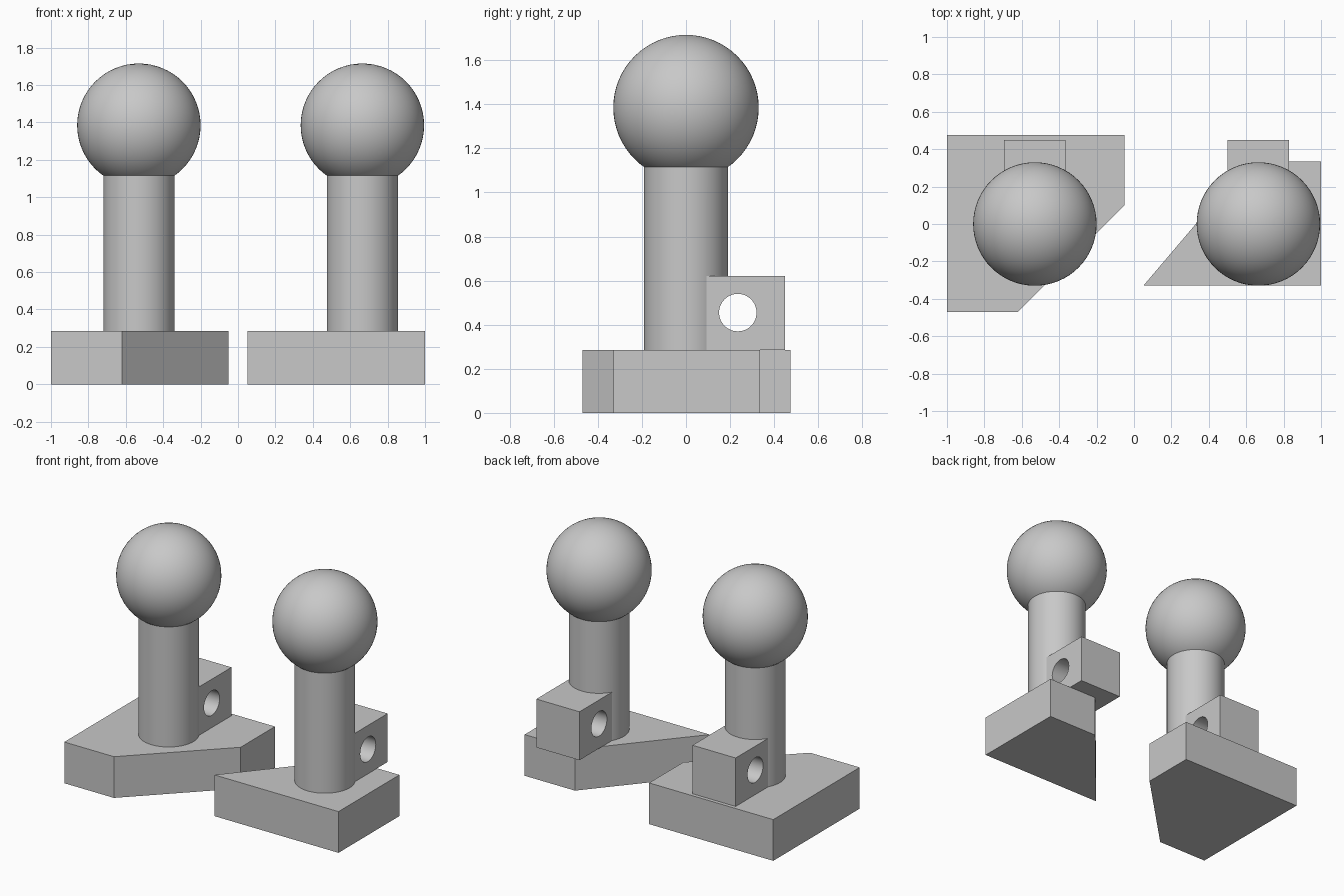
import bpy
import bmesh
import math

cube = bpy.data.objects.get("Cube")
if cube:
    bpy.data.objects.remove(cube, do_unlink=True)

BASE_TOP = 0.285
POST_R = 0.19
BALL_R = 0.33
BALL_Z = 1.385

grey = bpy.data.materials.new("plain grey")
grey.use_nodes = True
COLOUR = (0.58, 0.58, 0.58, 1)
grey.diffuse_color = COLOUR
grey.node_tree.nodes["Principled BSDF"].inputs["Base Color"].default_value = COLOUR


def finish(name, smooth=False):
    """Name the active object, colour it and shade it."""
    ob = bpy.context.object
    ob.name = name
    ob.data.materials.append(grey)
    if smooth:
        bpy.ops.object.shade_smooth_by_angle(angle=math.radians(30))
    return ob


def prism(name, outline, height):
    """Extrude a flat outline upwards from the ground."""
    bm = bmesh.new()
    face = bm.faces.new([bm.verts.new((x, y, 0)) for x, y in outline])
    top = bmesh.ops.extrude_face_region(bm, geom=[face])["geom"]
    bmesh.ops.translate(bm, vec=(0, 0, height),
                        verts=[g for g in top if isinstance(g, bmesh.types.BMVert)])
    bmesh.ops.recalc_face_normals(bm, faces=bm.faces)
    mesh = bpy.data.meshes.new(name)
    bm.to_mesh(mesh)
    bm.free()
    ob = bpy.data.objects.new(name, mesh)
    bpy.context.collection.objects.link(ob)
    mesh.materials.append(grey)
    return ob


def combine(target, other, operation):
    """Apply a boolean and discard the second object."""
    mod = target.modifiers.new(operation.lower(), "BOOLEAN")
    mod.operation = operation
    mod.solver = "EXACT"
    mod.object = other
    bpy.ops.object.select_all(action="DESELECT")
    bpy.context.view_layer.objects.active = target
    target.select_set(True)
    bpy.ops.object.modifier_apply(modifier=mod.name)
    bpy.data.objects.remove(other, do_unlink=True)


def stand(side, x, outline):
    prism(side + "_base", outline, BASE_TOP)

    # Post, sunk into the base and the ball
    bottom, top = BASE_TOP - 0.08, BALL_Z - 0.2
    bpy.ops.mesh.primitive_cylinder_add(vertices=64, radius=POST_R, depth=top - bottom,
                                        location=(x, 0, (top + bottom) / 2))
    post = finish(side + "_post")

    # Square lug behind the post
    bpy.ops.mesh.primitive_cube_add(size=1, location=(x, 0.245, 0.4525))
    lug = finish(side + "_lug")
    lug.scale = (0.33, 0.41, 0.335)
    combine(post, lug, "UNION")

    # Sideways through hole
    bpy.ops.mesh.primitive_cylinder_add(vertices=48, radius=0.085, depth=1,
                                        location=(x, 0.235, 0.455),
                                        rotation=(0, math.pi / 2, 0))
    hole = finish(side + "_hole_cutter")
    hole.hide_render = True
    combine(post, hole, "DIFFERENCE")
    post.name = side + "_post_with_lug"
    bpy.ops.object.shade_smooth_by_angle(angle=math.radians(30))

    # Ball on top
    bpy.ops.mesh.primitive_uv_sphere_add(segments=64, ring_count=32, radius=BALL_R,
                                         location=(x, 0, BALL_Z))
    finish(side + "_ball", smooth=True)


stand("right", -0.53, [(-1, 0.475), (-1, -0.47), (-0.62, -0.47), (-0.05, 0.1), (-0.05, 0.475)])
stand("left", 0.665, [(0.05, -0.33), (1, -0.33), (1, 0.335), (0.615, 0.335)])
